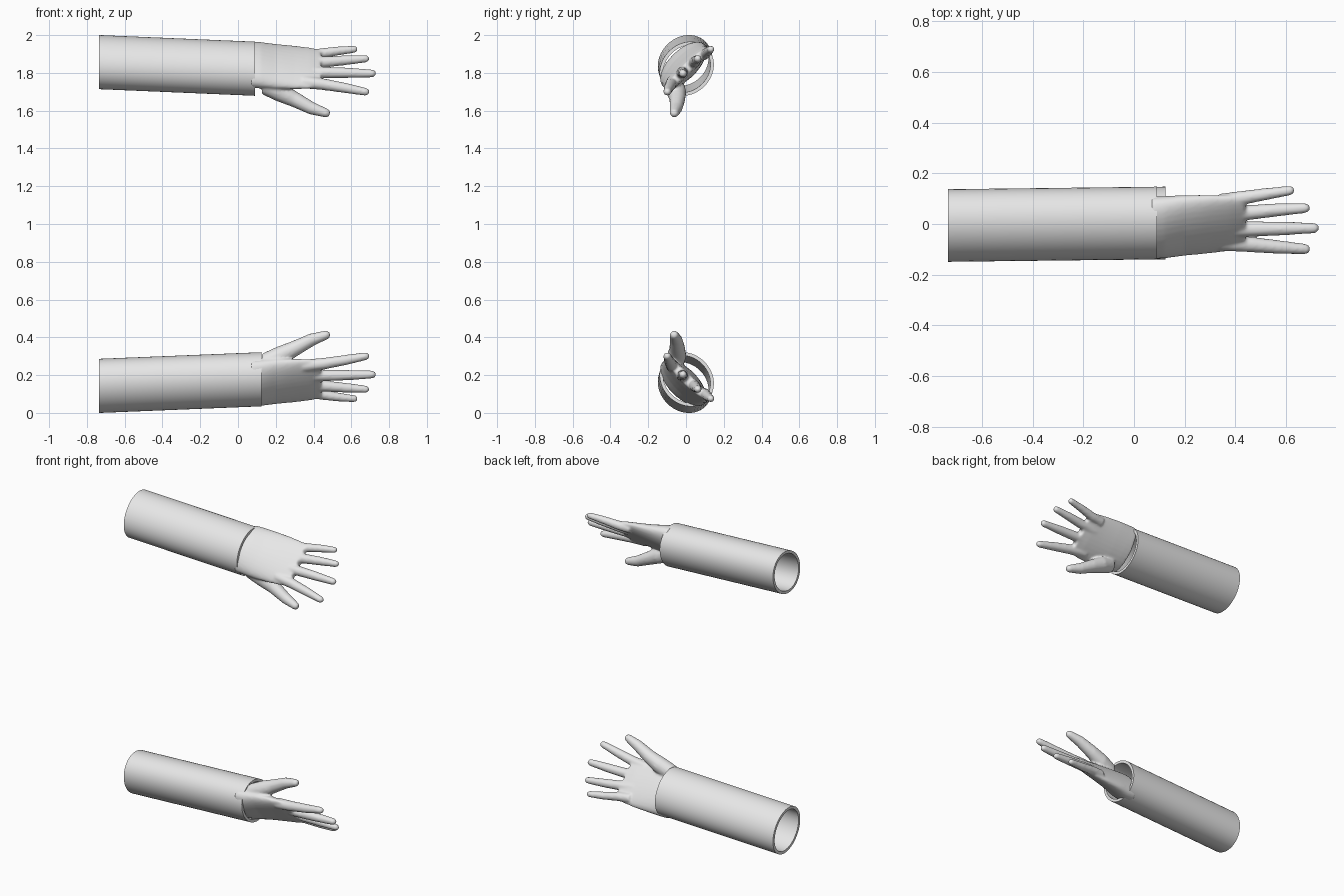
import bpy, bmesh, math
from mathutils import Vector

if "Cube" in bpy.data.objects:
    bpy.data.objects.remove(bpy.data.objects["Cube"])

grey = bpy.data.materials.new("light grey")
grey.diffuse_color = (0.8, 0.8, 0.8, 1)
grey.use_nodes = True
grey.node_tree.nodes["Principled BSDF"].inputs["Base Color"].default_value = grey.diffuse_color

# Hand plane is tilted 45 degrees: U runs across the palm, N out of the hand's back
U = Vector((0, 1, 1)).normalized()
N = Vector((0, -1, 1)).normalized()


def ring(bm, centre, u, n, a, b, seg):
    return [bm.verts.new(centre + u * a * math.cos(t) + n * b * math.sin(t))
            for t in (2 * math.pi * i / seg for i in range(seg))]


def bridge(bm, r0, r1):
    k = len(r0)
    for i in range(k):
        bm.faces.new((r0[i], r0[(i + 1) % k], r1[(i + 1) % k], r1[i]))


def loft(bm, rings):
    for r0, r1 in zip(rings, rings[1:]):
        bridge(bm, r0, r1)
    bm.faces.new(rings[0][::-1])
    bm.faces.new(rings[-1])


def finger(bm, path, radii):
    """Tapered tube along a path, closed with a rounded tip."""
    pts = [Vector(p) for p in path]
    d = (pts[-1] - pts[-2]).normalized()
    u = (U - d * U.dot(d)).normalized()
    n = d.cross(u)
    stops = list(zip(pts, radii))
    r = radii[-1]
    stops += [(pts[-1] + d * r * math.sin(t), r * math.cos(t)) for t in (0.5, 0.9, 1.3)]
    loft(bm, [ring(bm, p, u, n, rad, rad, 14) for p, rad in stops])


def finish(bm, name, flip):
    if flip:  # mirror across the mid height
        for v in bm.verts:
            v.co.z = 2 - v.co.z
    bmesh.ops.recalc_face_normals(bm, faces=bm.faces)
    me = bpy.data.meshes.new(name)
    bm.to_mesh(me)
    bm.free()
    me.materials.append(grey)
    ob = bpy.data.objects.new(name, me)
    bpy.context.collection.objects.link(ob)
    bpy.ops.object.select_all(action='DESELECT')
    ob.select_set(True)
    bpy.context.view_layer.objects.active = ob
    bpy.ops.object.shade_smooth_by_angle(angle=math.radians(40))
    return ob


# Palm sections: x, shift along N, half width, half thickness
PALM = [(0.07, 0.025, 0.155, 0.078), (0.12, 0.022, 0.157, 0.074),
        (0.20, 0.012, 0.158, 0.060), (0.30, 0.005, 0.156, 0.046),
        (0.38, 0.000, 0.150, 0.036), (0.44, -0.004, 0.138, 0.026)]

# Finger paths and radii
FINGERS = [
    ([(0.34, 0.09, 1.895), (0.42, 0.102, 1.90), (0.52, 0.118, 1.915), (0.615, 0.132, 1.925)],
     [0.030, 0.028, 0.024, 0.019]),
    ([(0.34, 0.035, 1.85), (0.45, 0.045, 1.857), (0.57, 0.056, 1.867), (0.675, 0.063, 1.875)],
     [0.033, 0.030, 0.026, 0.020]),
    ([(0.34, -0.02, 1.80), (0.45, -0.02, 1.802), (0.59, -0.018, 1.80), (0.71, -0.016, 1.797)],
     [0.034, 0.031, 0.027, 0.021]),
    ([(0.34, -0.072, 1.752), (0.45, -0.08, 1.74), (0.57, -0.091, 1.72), (0.675, -0.099, 1.70)],
     [0.034, 0.031, 0.027, 0.021]),
    # thumb
    ([(0.14, -0.06, 1.735), (0.22, -0.05, 1.70), (0.30, -0.046, 1.66),
      (0.39, -0.053, 1.613), (0.465, -0.062, 1.588)],
     [0.05, 0.052, 0.042, 0.034, 0.024]),
]


def make_hand(name, flip):
    bm = bmesh.new()
    c = Vector((0, 0.003, 1.825))
    loft(bm, [ring(bm, c + Vector((x, 0, 0)) + N * s, U, N, a, b, 32) for x, s, a, b in PALM])
    for path, radii in FINGERS:
        finger(bm, path, radii)
    ob = finish(bm, name, flip)
    # fuse palm and fingers into one soft skin
    rm = ob.modifiers.new("fuse", 'REMESH')
    rm.mode = 'VOXEL'
    rm.voxel_size = 0.007
    rm.use_smooth_shade = True
    sm = ob.modifiers.new("soften", 'SMOOTH')
    sm.factor = 0.5
    sm.iterations = 6


def make_sleeve(name, end_x, flip):
    bm = bmesh.new()
    p0, p1 = Vector((-0.735, -0.006, 1.857)), Vector((end_x, 0.004, 1.822))
    wall = 0.018
    loops = [ring(bm, p, U, N, 0.154 - w, 0.132 - w, 48)
             for p, w in ((p0, 0), (p1, 0), (p1, wall), (p0, wall))]
    for i in range(4):
        bridge(bm, loops[i], loops[(i + 1) % 4])
    finish(bm, name, flip)


make_sleeve("upper_sleeve", 0.09, False)
make_hand("upper_hand", False)
make_sleeve("lower_sleeve", 0.125, True)
make_hand("lower_hand", True)
